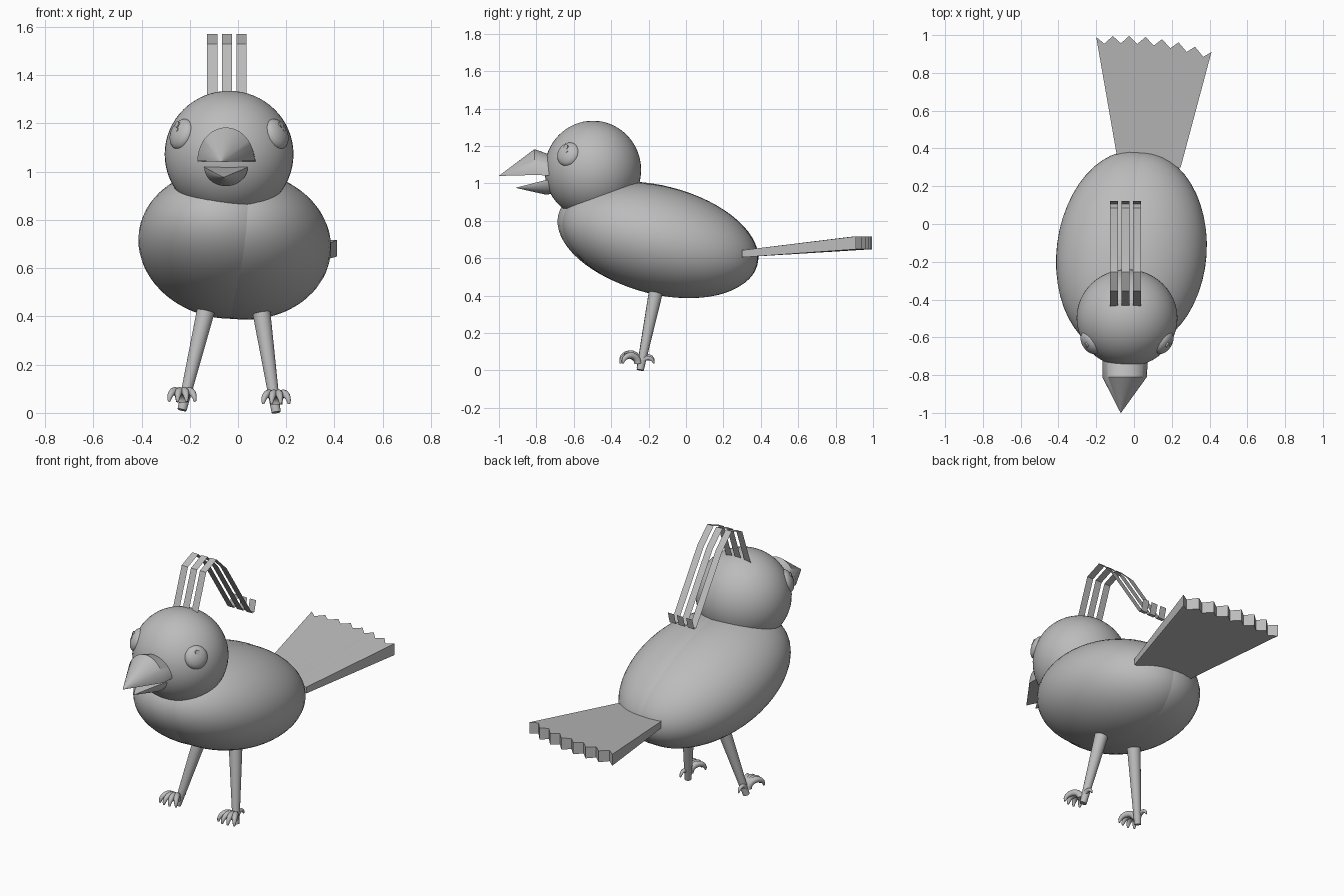
import bpy, bmesh
from math import sin, cos, pi, radians
from mathutils import Vector, Matrix, Euler

if "Cube" in bpy.data.objects:
    bpy.data.objects.remove(bpy.data.objects["Cube"])

grey = bpy.data.materials.new("plain_grey")
grey.use_nodes = True
grey.diffuse_color = (0.5, 0.5, 0.5, 1)
grey.node_tree.nodes["Principled BSDF"].inputs["Base Color"].default_value = (0.5, 0.5, 0.5, 1)

MID_X = -0.037   # middle of the head, which is turned slightly aside


def finish(name, bm, solid=True, angle=40):
    if solid:
        bmesh.ops.recalc_face_normals(bm, faces=bm.faces)
    mesh = bpy.data.meshes.new(name)
    bm.to_mesh(mesh)
    bm.free()
    mesh.materials.append(grey)
    for p in mesh.polygons:
        p.use_smooth = True
    mesh.set_sharp_from_angle(angle=radians(angle))
    obj = bpy.data.objects.new(name, mesh)
    bpy.context.collection.objects.link(obj)
    return obj


def ellipsoid(name, centre, radii, rotation):
    bm = bmesh.new()
    bmesh.ops.create_uvsphere(bm, u_segments=48, v_segments=32, radius=1)
    bm.transform(Matrix.LocRotScale(Vector(centre), rotation, Vector(radii)))
    return finish(name, bm)


def loft(bm, rings):
    loops = [[bm.verts.new(p) for p in ring] for ring in rings]
    n = len(loops[0])
    for a, b in zip(loops, loops[1:]):
        for i in range(n):
            j = (i + 1) % n
            bm.faces.new((a[i], a[j], b[j], b[i]))
    bm.faces.new(loops[0])
    bm.faces.new(loops[-1])


def tube(bm, points, radii, sides=16):
    rings = []
    for i, p in enumerate(points):
        t = (points[min(i + 1, len(points) - 1)] - points[max(i - 1, 0)]).normalized()
        ref = points[-1] - points[0]
        side = Vector((-ref.y, ref.x, 0)).normalized()
        up = side.cross(t)
        rings.append([p + radii[i] * (cos(a) * side + sin(a) * up)
                      for a in (2 * pi * k / sides for k in range(sides))])
    loft(bm, rings)


# Body: two overlapping tilted ellipsoids
def tilt(yaw):
    return Euler((radians(-14.2), 0, radians(yaw))).to_quaternion()


ellipsoid("body_right", (-0.045, -0.15, 0.7), (0.365, 0.552, 0.288), tilt(-7))
ellipsoid("body_left", (0.02, -0.14, 0.695), (0.365, 0.535, 0.288), tilt(-4))

# Head
head = Vector((MID_X, -0.498, 1.072))
ellipsoid("head", head, (0.267, 0.258, 0.263), Euler((0, 0, 0)).to_quaternion())

# Eyes with two small raised glints each
for label, s in (("right", -1), ("left", 1)):
    normal = Vector((s * 0.78, -0.52, 0.33)).normalized()
    turn = normal.to_track_quat('Z', 'Y')
    centre = head + normal * 0.25
    ellipsoid(label + "_eye", centre, (0.066, 0.066, 0.037), turn)
    bm = bmesh.new()
    for x, y, r in ((0.0, 0.03, 0.013), (0.01, 0.008, 0.009)):
        spot = Matrix.LocRotScale(centre + turn @ Vector((x, y, 0.034)), turn, None)
        bmesh.ops.create_cone(bm, cap_ends=True, segments=12, radius1=r, radius2=r,
                              depth=0.008, matrix=spot)
    finish(label + "_eye_glints", bm)


# Beak: half cones, the upper one domed up and the lower one hanging down
def half_cone(name, sections, sign):
    bm = bmesh.new()
    loft(bm, [[Vector((x + w * cos(a), y, z + sign * h * sin(a)))
               for a in (pi * k / 24 for k in range(25))]
              for x, y, z, w, h in sections])
    finish(name, bm)


half_cone("upper_beak", [(-0.07, -1.0, 1.04, 0.001, 0.001),
                         (-0.05, -0.81, 1.045, 0.118, 0.138),
                         (-0.046, -0.66, 1.04, 0.122, 0.09)], 1)
half_cone("lower_beak", [(-0.06, -0.91, 0.977, 0.001, 0.001),
                         (-0.05, -0.75, 1.018, 0.09, 0.078),
                         (-0.046, -0.66, 1.03, 0.09, 0.08)], -1)

# Crest: three thin bent ribbons
crest_path = [(-0.44, 1.3), (-0.355, 1.53), (-0.255, 1.57), (-0.16, 1.48),
              (0.085, 1.115), (0.105, 1.115), (0.122, 1.18)]
for i, x in enumerate((-0.128, -0.066, -0.006)):
    bm = bmesh.new()
    rows = [[bm.verts.new((x + dx, y, z)) for dx in (0, 0.042)] for y, z in crest_path]
    for a, b in zip(rows, rows[1:]):
        bm.faces.new((a[0], a[1], b[1], b[0]))
    finish("crest_feather_%d" % (i + 1), bm, solid=False, angle=20)

# Tail: flat fan with a notched end
bm = bmesh.new()
teeth = 7
top, bottom = [], []
base_l, base_r = Vector((-0.08, 0.3)), Vector((0.247, 0.3))
tip_l, tip_r = Vector((-0.2, 0.99)), Vector((0.41, 0.91))
for k in range(2 * teeth + 1):
    t = k / (2 * teeth)
    near = base_l.lerp(base_r, t)
    far = tip_l.lerp(tip_r, t)
    far.y += 0.14 * t * (1 - t) - (0.04 if k % 2 else 0)
    crease = 0.002 if k % 2 else 0
    top.append([bm.verts.new((near.x, near.y, 0.643)),
                bm.verts.new((far.x, far.y, 0.717 - crease))])
    bottom.append([bm.verts.new((near.x, near.y, 0.605)),
                   bm.verts.new((far.x, far.y, 0.648 + crease))])
for k in range(2 * teeth):
    a, b, c, d = top[k], top[k + 1], bottom[k], bottom[k + 1]
    bm.faces.new((a[0], b[0], b[1], a[1]))
    bm.faces.new((c[0], c[1], d[1], d[0]))
    bm.faces.new((a[1], b[1], d[1], c[1]))
    bm.faces.new((a[0], c[0], d[0], b[0]))
for k in (0, -1):
    bm.faces.new((top[k][0], top[k][1], bottom[k][1], bottom[k][0]))
finish("tail", bm, angle=25)

# Legs and clawed feet
for label, hip, ankle in (
        ("right", Vector((-0.115, -0.145, 0.5)), Vector((-0.232, -0.245, 0.012))),
        ("left", Vector((0.085, -0.145, 0.5)), Vector((0.158, -0.245, 0.002)))):
    bm = bmesh.new()
    tube(bm, [hip, ankle], [0.041, 0.019], 24)
    finish(label + "_leg", bm)
    bm = bmesh.new()
    for heading, size in ((-30, 1), (-10, 1), (10, 1), (30, 1), (180, 0.68)):
        a = radians(heading)
        out = Vector((sin(a), -cos(a), 0))
        path, radii = [], []
        for k in range(11):
            t = pi * k / 10
            path.append(ankle + size * out * (0.06 - 0.047 * cos(t))
                        + Vector((0, 0, 0.035 + 0.043 * size * sin(t))))
            radii.append(size * (0.019 - 0.014 * (k / 10) ** 3))
        tube(bm, path, radii, 12)
    finish(label + "_foot", bm)
